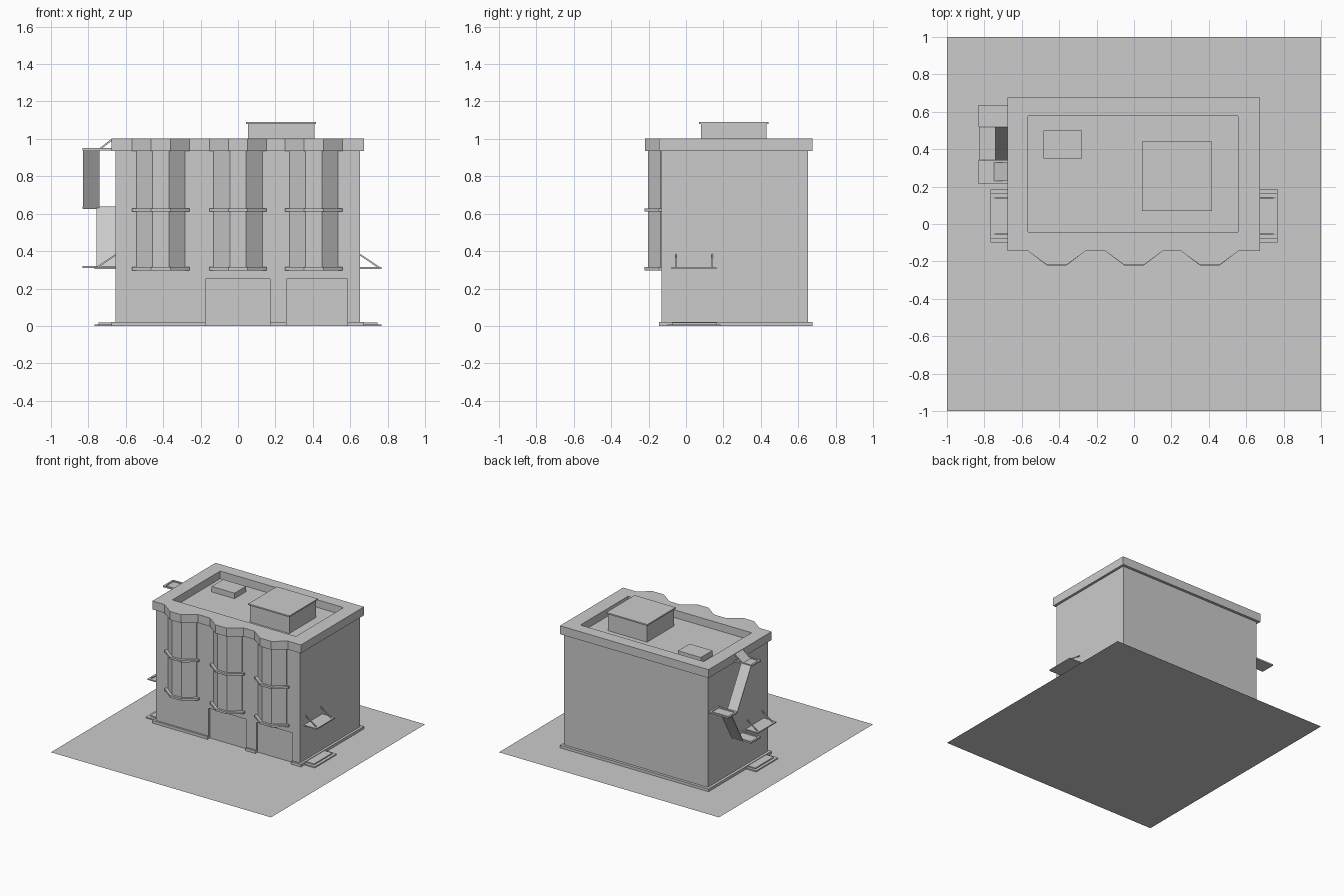
import bpy, bmesh
from mathutils import Vector

cube = bpy.data.objects.get("Cube")
if cube:
    bpy.data.objects.remove(cube, do_unlink=True)

grey = bpy.data.materials.new("plain_grey")
grey.use_nodes = True
COLOUR = (0.6, 0.6, 0.6, 1)
grey.diffuse_color = COLOUR
grey.node_tree.nodes["Principled BSDF"].inputs["Base Color"].default_value = COLOUR


def finish(name, bm):
    bmesh.ops.recalc_face_normals(bm, faces=bm.faces)
    mesh = bpy.data.meshes.new(name)
    bm.to_mesh(mesh)
    bm.free()
    mesh.materials.append(grey)
    ob = bpy.data.objects.new(name, mesh)
    bpy.context.scene.collection.objects.link(ob)
    return ob


def prism(name, outline, depth):
    """Extrude a closed 3D outline along the depth vector."""
    bm = bmesh.new()
    face = bm.faces.new([bm.verts.new(p) for p in outline])
    out = bmesh.ops.extrude_face_region(bm, geom=[face])
    moved = [v for v in out["geom"] if isinstance(v, bmesh.types.BMVert)]
    bmesh.ops.translate(bm, verts=moved, vec=Vector(depth))
    # extrusion removes nothing from an isolated face, so both caps remain
    return finish(name, bm)


def slab(name, outline, z0, z1):
    return prism(name, [(x, y, z0) for x, y in outline], (0, 0, z1 - z0))


def box(name, x0, x1, y0, y1, z0, z1):
    return slab(name, [(x0, y0), (x1, y0), (x1, y1), (x0, y1)], z0, z1)


def cut(target, *cutters):
    for cutter in cutters:
        mod = target.modifiers.new("cut", 'BOOLEAN')
        mod.operation, mod.solver, mod.object = 'DIFFERENCE', 'EXACT', cutter
        bpy.context.view_layer.objects.active = target
        bpy.ops.object.modifier_apply(modifier=mod.name)
        bpy.data.objects.remove(cutter, do_unlink=True)


def sheet(name, x0, x1, start, end, thick=0.012):
    """Sloping flight between two (y, z) points."""
    (ya, za), (yb, zb) = start, end
    return prism(name, [(x0, ya, za), (x0, yb, zb), (x0, yb, zb - thick), (x0, ya, za - thick)],
                 (x1 - x0, 0, 0))


# Ground sheet
bm = bmesh.new()
bmesh.ops.create_grid(bm, x_segments=1, y_segments=1, size=1)
finish("ground_sheet", bm)

# Main block and base skirt with the two front openings
DOORS = [(-0.175, 0.17), (0.26, 0.585)]
body = box("building_body", -0.655, 0.653, -0.13, 0.653, 0, 0.94)
cut(body, *[box("cutter", a, b, -0.3, -0.115, -0.1, 0.25) for a, b in DOORS])
skirt = box("base_skirt", -0.677, 0.673, -0.145, 0.675, 0, 0.022)
cut(skirt, *[box("cutter", a, b, -0.3, -0.1, -0.1, 0.25) for a, b in DOORS])

# Cornice following the three bays, hollowed into a parapet
BAYS = [-0.413, 0.0, 0.405]


def bay(centre, half, front, back):
    return [(centre - half, back), (centre - half / 3, front),
            (centre + half / 3, front), (centre + half, back)]


edge = [(-0.677, -0.145)]
for c in BAYS:
    edge += bay(c, 0.153, -0.22, -0.145)
edge += [(0.673, -0.145), (0.673, 0.675), (-0.677, 0.675)]
cornice = slab("cornice", edge, 0.934, 1.003)
cut(cornice, box("cutter", -0.566, 0.556, -0.043, 0.577, 0.8, 1.2))

# Bay shafts and their ledges
for i, c in enumerate(BAYS, 1):
    shaft = [(c - 0.13, -0.12), (c - 0.13, -0.135), (c - 0.043, -0.203),
             (c + 0.043, -0.203), (c + 0.13, -0.135), (c + 0.13, -0.12)]
    slab(f"bay_shaft_{i}", shaft, 0.3, 0.94)
    ledge = bay(c, 0.153, -0.222, -0.145)
    ledge = [(c - 0.153, -0.12)] + ledge + [(c + 0.153, -0.12)]
    for level, z in (("lower", 0.297), ("upper", 0.612)):
        slab(f"bay_ledge_{level}_{i}", ledge, z, z + 0.017)

# Roof boxes
box("roof_house", 0.053, 0.41, 0.08, 0.43, 0.93, 1.08)
box("roof_house_cap", 0.044, 0.418, 0.07, 0.44, 1.08, 1.091)
box("roof_hatch", -0.485, -0.277, 0.35, 0.5, 0.93, 0.985)

# Side canopies with tie rods, and stoops below
for side, s in (("left", 1), ("right", -1)):
    def side_box(name, x0, x1, *rest):
        a, b = sorted((s * x0, s * x1))
        return box(f"{side}_{name}", a, b, *rest)
    side_box("canopy", 0.645, 0.768, -0.077, 0.163, 0.305, 0.314)
    side_box("stoop_lower", 0.64, 0.768, -0.1, 0.185, 0, 0.009)
    side_box("stoop_upper", 0.64, 0.745, -0.075, 0.163, 0, 0.018)
    for n, y in enumerate((-0.057, 0.137), 1):
        outline = [(s * 0.75, y, 0.31), (s * 0.65, y, 0.377),
                   (s * 0.65, y, 0.387), (s * 0.762, y, 0.312)]
        prism(f"{side}_canopy_rod_{n}", outline, (0, 0.007, 0))

# Fire escape: three tray landings, two flights and a ramp to the roof
for name, y0, y1, z in (("top", 0.215, 0.343, 0.938), ("middle", 0.518, 0.637, 0.627),
                        ("bottom", 0.215, 0.343, 0.309)):
    tray = box(f"escape_landing_{name}", -0.832, -0.65, y0, y1, z, z + 0.012)
    cut(tray, box("cutter", -0.817, -0.67, y0 + 0.015, y1 - 0.015, z + 0.005, z + 0.1))
sheet("escape_flight_upper", -0.83, -0.74, (0.34, 0.948), (0.52, 0.637))
sheet("escape_flight_lower", -0.757, -0.655, (0.34, 0.32), (0.52, 0.638))
prism("escape_roof_ramp", [(-0.748, 0.23, 0.944), (-0.673, 0.23, 1.003),
                           (-0.673, 0.23, 0.991), (-0.733, 0.23, 0.944)], (0, 0.1, 0))
